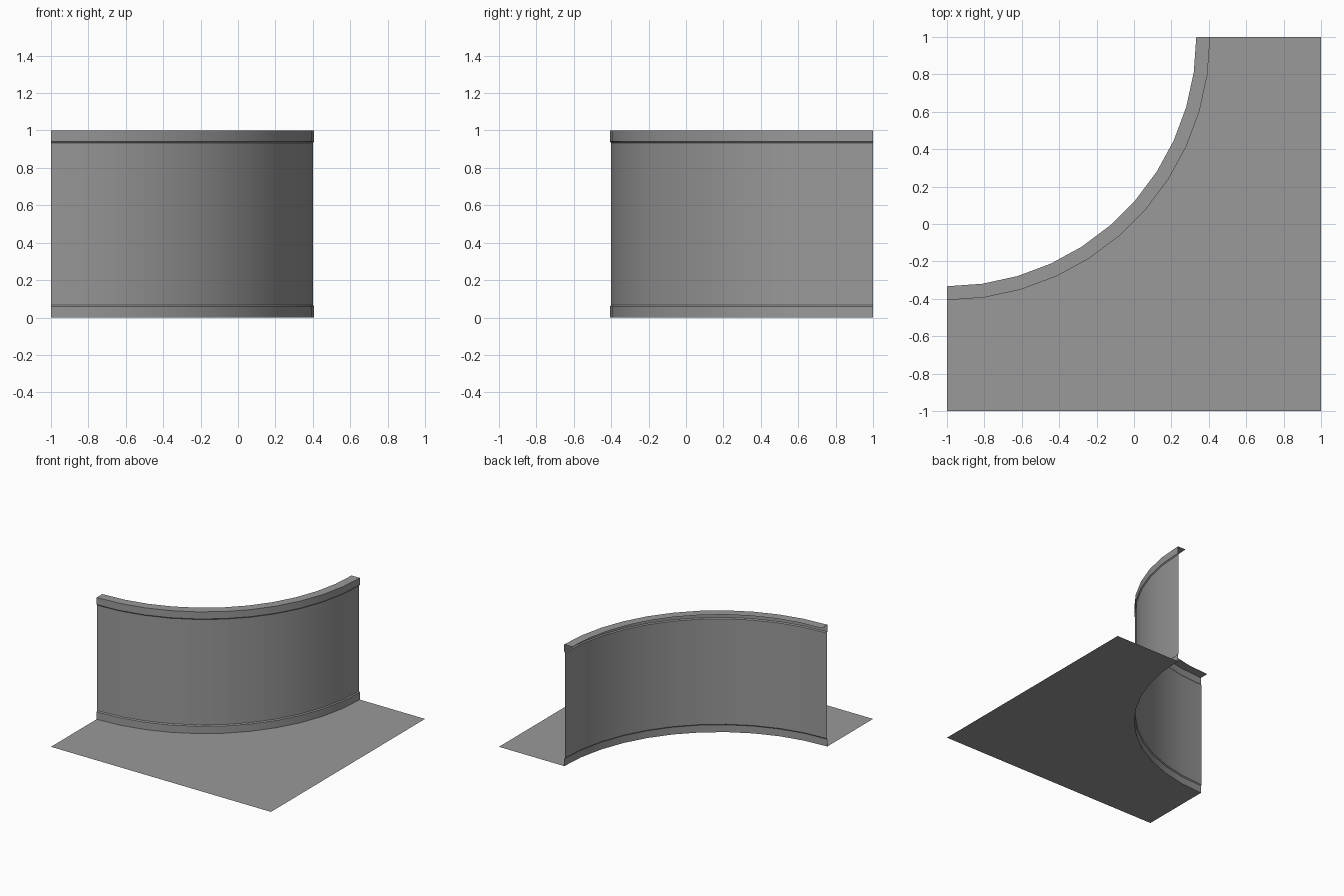
import bpy
import math

cube = bpy.data.objects.get("Cube")
if cube:
    bpy.data.objects.remove(cube, do_unlink=True)

GREY = (0.32, 0.32, 0.32, 1)
SEGMENTS = 11
WALL, TRIM, LIP = 1.4, 1.407, 1.333   # radii about the back right corner

mat = bpy.data.materials.new("plain grey")
mat.use_nodes = True
mat.diffuse_color = GREY
mat.node_tree.nodes["Principled BSDF"].inputs["Base Color"].default_value = GREY


def arc(radius, z):
    """Quarter circle of points centred on the corner (-1, 1)."""
    angles = [math.pi / 2 * i / SEGMENTS for i in range(SEGMENTS + 1)]
    return [(-1 + radius * math.sin(a), 1 - radius * math.cos(a), z) for a in angles]


def add_mesh(name, verts, faces):
    mesh = bpy.data.meshes.new(name)
    mesh.from_pydata(verts, [], faces)
    mesh.materials.append(mat)
    obj = bpy.data.objects.new(name, mesh)
    bpy.context.collection.objects.link(obj)
    return obj


def sweep(name, profile):
    """Sweep a (radius, height) profile around the quarter circle."""
    n = SEGMENTS + 1
    verts = [p for r, z in profile for p in arc(r, z)]
    faces = [(j * n + i, j * n + i + 1, (j + 1) * n + i + 1, (j + 1) * n + i)
             for j in range(len(profile) - 1) for i in range(SEGMENTS)]
    obj = add_mesh(name, verts, faces)
    bpy.ops.object.select_all(action='DESELECT')
    obj.select_set(True)
    bpy.context.view_layer.objects.active = obj
    bpy.ops.object.shade_smooth_by_angle(angle=math.radians(25))
    return obj


# Curved wall sheet with its skirting, cornice and narrow top ledge
sweep("curved_wall", [(TRIM, 0), (TRIM, 0.06), (WALL, 0.068), (WALL, 0.934),
                      (TRIM, 0.942), (TRIM, 1), (LIP, 1)])

# Flat floor sheet in front of the wall
outline = [(-1, -1, 0), (1, -1, 0), (1, 1, 0)] + arc(TRIM, 0)[::-1]
add_mesh("floor", outline, [range(len(outline))])
